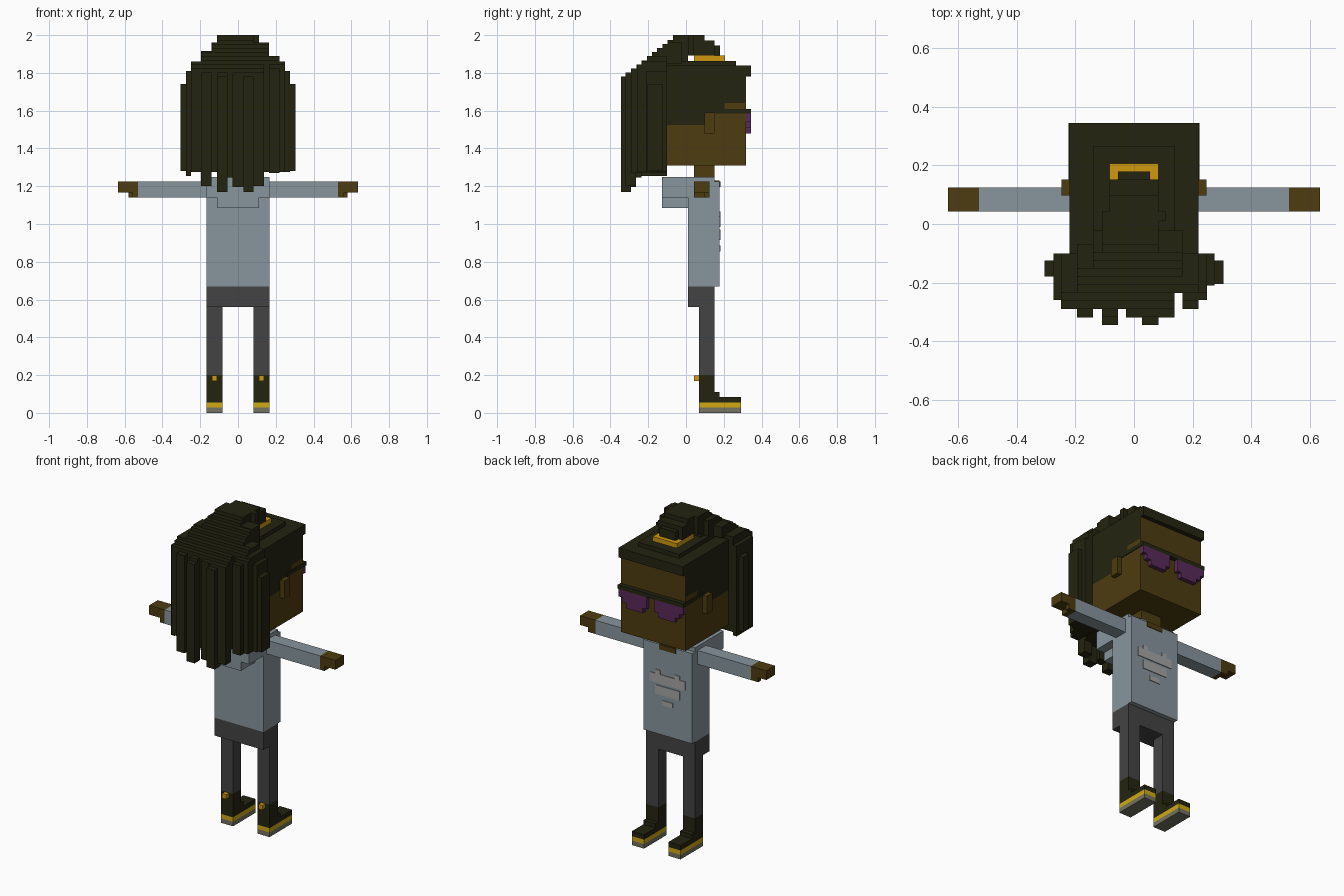
import bpy, bmesh


def material(name, r, g, b):
    m = bpy.data.materials.new(name)
    lin = [((c / 255 + 0.055) / 1.055) ** 2.4 if c > 10 else c / 3295 for c in (r, g, b)]
    m.diffuse_color = (*lin, 1)
    return m


HAIR = material("dark hair", 36, 36, 17)
SKIN = material("brown skin", 77, 60, 16)
SHIRT = material("blue grey shirt", 135, 149, 157)
PANTS = material("charcoal trousers", 67, 67, 67)
BOOT = material("dark boot", 36, 36, 17)
GOLD = material("orange gold", 207, 152, 16)
YELLOW = material("yellow trim", 208, 170, 18)
SOLE = material("grey sole", 116, 114, 98)
LENS = material("purple lens", 90, 42, 90)
PRINT = material("pale print", 165, 165, 165)


def finish(name, bm, mat):
    bmesh.ops.recalc_face_normals(bm, faces=bm.faces)
    me = bpy.data.meshes.new(name)
    bm.to_mesh(me)
    bm.free()
    me.materials.append(mat)
    ob = bpy.data.objects.new(name, me)
    bpy.context.collection.objects.link(ob)
    return ob


def boxes(name, mat, *blocks, mirror=False):
    """Boxes given as x0, x1, y0, y1, z0, z1, optionally repeated on the other side."""
    bm = bmesh.new()
    for x0, x1, y0, y1, z0, z1 in blocks:
        spans = [(x0, x1), (-x1, -x0)] if mirror else [(x0, x1)]
        for a, b in spans:
            cube = bmesh.ops.create_cube(bm, size=1)["verts"]
            for v in cube:
                v.co = (a if v.co.x < 0 else b, y0 if v.co.y < 0 else y1, z0 if v.co.z < 0 else z1)
    return finish(name, bm, mat)


def side_profile(name, mat, pts, x0, x1):
    """Extrude a side-on (y, z) outline from x0 to x1."""
    bm = bmesh.new()
    face = bm.faces.new([bm.verts.new((x0, y, z)) for y, z in pts])
    new = bmesh.ops.extrude_face_region(bm, geom=[face])["geom"]
    for v in new:
        if isinstance(v, bmesh.types.BMVert):
            v.co.x = x1
    return finish(name, bm, mat)


# Shoes, legs and hips
boxes("shoe_sole", SOLE, (.083, .166, .07, .29, 0, .028), mirror=True)
boxes("shoe_trim", YELLOW, (.083, .166, .07, .29, .028, .055), mirror=True)
for x in (.083, -.166):
    side_profile("boot", BOOT, [(.07, .055), (.29, .055), (.29, .085), (.178, .085), (.178, .11),
                                (.15, .11), (.15, .2), (.07, .2)], x, x + .083)
boxes("boot_loop", GOLD, (.11, .138, .042, .07, .17, .198), mirror=True)
boxes("leg", PANTS, (.083, .166, .07, .15, .2, .56), mirror=True)
boxes("hips", PANTS, (-.166, .166, .01, .15, .56, .67))

# Shirt with hood, sleeves and chest print
side_profile("shirt", SHIRT, [(.01, .67), (.178, .67), (.178, 1.225), (.15, 1.225),
                              (.15, 1.25), (.01, 1.25)], -.166, .166)
boxes("hood", SHIRT, (-.166, .166, -.128, .01, 1.14, 1.25), (-.11, .11, -.128, .01, 1.085, 1.14))
boxes("sleeve", SHIRT, (.166, .53, .042, .125, 1.14, 1.225), mirror=True)
boxes("chest_print", PRINT, (-.12, .12, .178, .182, .985, 1.04), (-.083, .083, .178, .182, .915, .97),
      (-.035, .035, .178, .182, .855, .885), (-.083, -.05, .178, .182, 1.04, 1.065),
      (.05, .083, .178, .182, 1.04, 1.065))

# Hands and neck
boxes("hand", SKIN, (.53, .635, .042, .125, 1.168, 1.225), (.53, .58, .097, .125, 1.14, 1.168),
      (.53, .56, .042, .097, 1.14, 1.168), mirror=True)
boxes("neck", SKIN, (-.07, .07, .042, .15, 1.25, 1.31), (-.055, .055, .178, .182, 1.195, 1.225),
      (-.055, .055, .15, .178, 1.225, 1.23))

# Head: face block, brow and ears
side_profile("head", SKIN, [(-.1, 1.31), (.318, 1.31), (.318, 1.64), (.205, 1.64), (.205, 1.585),
                            (.1, 1.585), (.1, 1.525), (-.1, 1.525)], -.22, .22)
boxes("forehead", SKIN, (-.22, .22, .313, .318, 1.64, 1.78))
boxes("ear", SKIN, (.22, .248, .097, .152, 1.48, 1.59), mirror=True)

# Sunglasses
boxes("glasses_frame", HAIR, (-.22, .22, .318, .345, 1.585, 1.61))
boxes("glasses_temple", HAIR, (.218, .224, .152, .345, 1.585, 1.61), mirror=True)
boxes("glasses_lens", LENS, (.028, .22, .318, .345, 1.54, 1.585), (.028, .195, .318, .345, 1.51, 1.54),
      (.055, .165, .318, .345, 1.48, 1.51), mirror=True)

# Scalp hair, with an overhanging fringe
side_profile("scalp_hair", HAIR, [(-.1, 1.525), (.1, 1.525), (.1, 1.585), (.205, 1.585), (.205, 1.64),
                                  (.313, 1.64), (.313, 1.78), (.345, 1.78), (.345, 1.838),
                                  (-.1, 1.838)], -.22, .22)
boxes("scalp_top", HAIR, (-.14, .14, -.1, .265, 1.838, 1.864))

# Hair tie and bun
boxes("hair_tie", GOLD, (-.083, .083, .042, .207, 1.864, 1.892))
boxes("bun", HAIR, (-.055, .055, .01, .18, 1.892, 1.945), (-.083, .083, .01, .152, 1.892, 1.972),
      (-.083, .083, .01, .098, 1.972, 2.0), (-.11, .11, .01, .042, 1.892, 2.0))

# Hanging locks: x0, x1, back y, bottom z
LOCKS = [(-.305, -.275, -.18, 1.28), (-.275, -.25, -.26, 1.255), (-.25, -.195, -.29, 1.275),
         (-.195, -.14, -.32, 1.2), (-.14, -.11, -.29, 1.275), (-.11, -.055, -.345, 1.17),
         (-.055, -.028, -.29, 1.245), (-.028, .028, -.32, 1.195), (.028, .083, -.345, 1.17),
         (.083, .138, -.32, 1.2), (.138, .165, -.235, 1.275), (.165, .22, -.29, 1.27),
         (.22, .25, -.26, 1.275), (.25, .275, -.21, 1.275), (.275, .305, -.205, 1.28)]
# Height limit and front edge by distance from the middle
CROWN = [(.115, 2.0, .01), (.17, 1.96, -.02), (.2, 1.917, -.07), (.225, 1.89, -.1),
         (.255, 1.86, -.1), (.28, 1.81, -.1), (.31, 1.74, -.125)]
for x0, x1, back, bottom in LOCKS:
    mid = max(abs(x0), abs(x1))
    limit, front = next((h, f) for w, h, f in CROWN if mid <= w)
    top = [(front, limit)]
    y, z = min(front, -.07), limit
    step = 0
    while -.07 - .0275 * step > back + .005:
        start = -.07 - .0275 * step
        height = 1.975 - .0217 * step
        if height < z and start < front:
            top += [(start, z), (start, height)]
            z = height
        step += 1
    pts = top + [(back, z), (back, bottom)]
    # Inner strands end higher than the outer tip
    if bottom < 1.25 and back < -.25:
        pts += [(back + .055, bottom), (back + .055, 1.275)]
    under = min(front, -.1)
    pts += [(under, max(bottom, 1.275) if bottom < 1.25 else bottom)]
    if front > -.1:
        pts += [(-.1, 1.85), (front, 1.85)]
    side_profile("lock", HAIR, pts, x0, x1)
